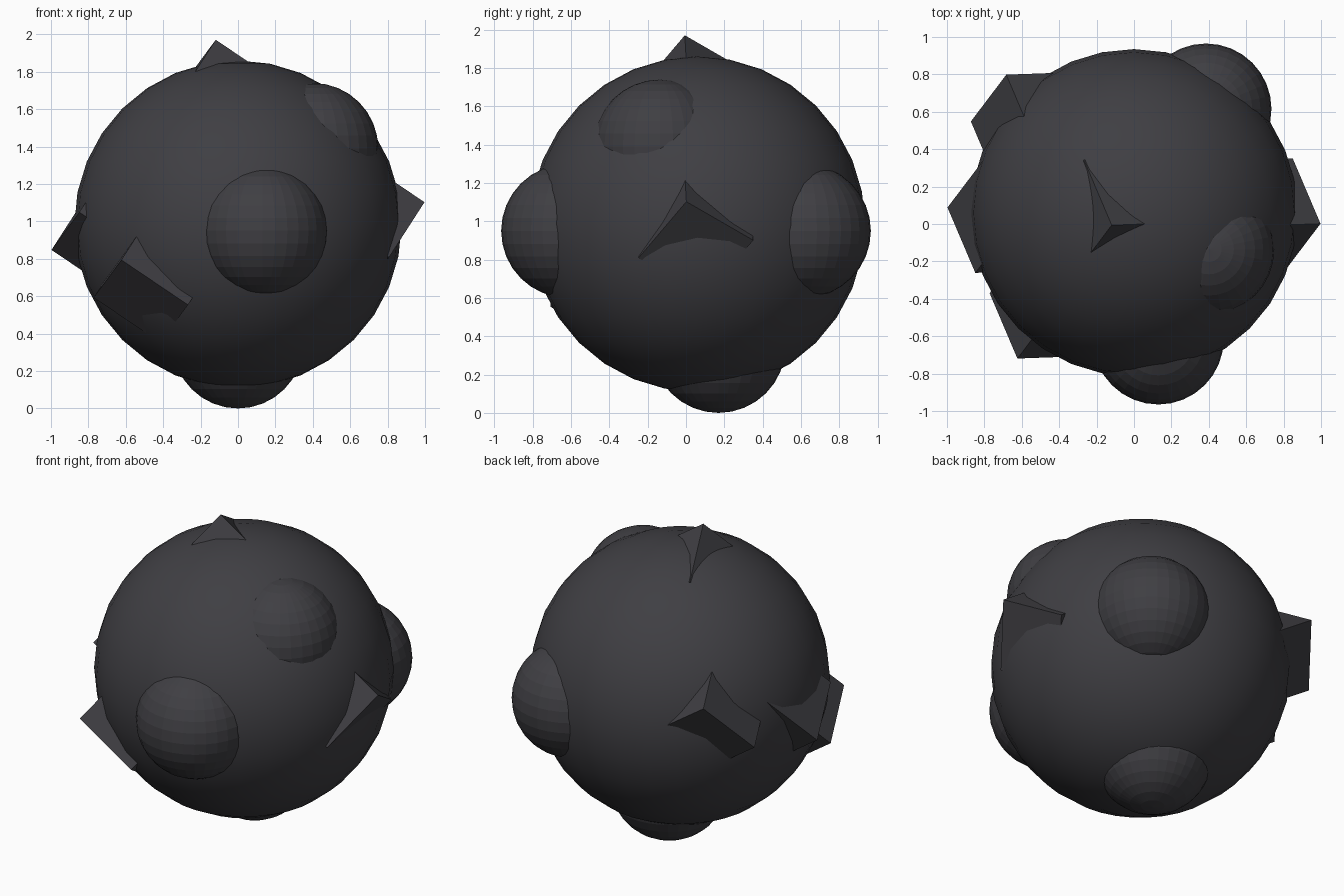
import bpy
from mathutils import Vector, Matrix

if "Cube" in bpy.data.objects:
    bpy.data.objects.remove(bpy.data.objects["Cube"])

charcoal = bpy.data.materials.new("charcoal")
charcoal.diffuse_color = (0.05, 0.049, 0.056, 1)
charcoal.use_nodes = True
charcoal.node_tree.nodes["Principled BSDF"].inputs["Base Color"].default_value = charcoal.diffuse_color


def finish(name):
    ob = bpy.context.object
    ob.name = name
    ob.data.materials.append(charcoal)
    return ob


def ball(name, centre, radius):
    bpy.ops.mesh.primitive_uv_sphere_add(segments=32, ring_count=16,
                                         radius=radius, location=centre)
    return finish(name)


# main round body, smooth
ball("body", (0, 0.06, 0.985), 0.875)
bpy.ops.object.shade_smooth()

# faceted round bumps sunk into the body
bumps = {
    "front_bump": (0.13, -0.615, 0.95),
    "bottom_bump": (0, 0.17, 0.35),
    "back_right_bump": (0.385, 0.615, 0.95),
    "upper_right_bump": (0.40, -0.135, 1.39),
}
for name, centre in bumps.items():
    ball(name, centre, 0.35)

# all cubes share one tilted orientation
u = Vector((0.83, 0.03, -0.56)).normalized()
r = Vector((-0.34, 0.81, -0.47))
r = (r - u * r.dot(u)).normalized()
tilt = Matrix((u, r, u.cross(r))).transposed()

# cube corners poking out of the body
cubes = {
    "right_cube": (0.65, 0.045, 0.975),
    "left_cube": (-0.65, 0.045, 0.975),
    "top_cube": (-0.11, 0.05, 1.603),
    "front_left_cube": (-0.425, -0.413, 0.72),
    "back_left_cube": (-0.525, 0.505, 1.07),
}
for name, centre in cubes.items():
    bpy.ops.mesh.primitive_cube_add(size=0.43, location=centre,
                                    rotation=tilt.to_euler())
    finish(name)
